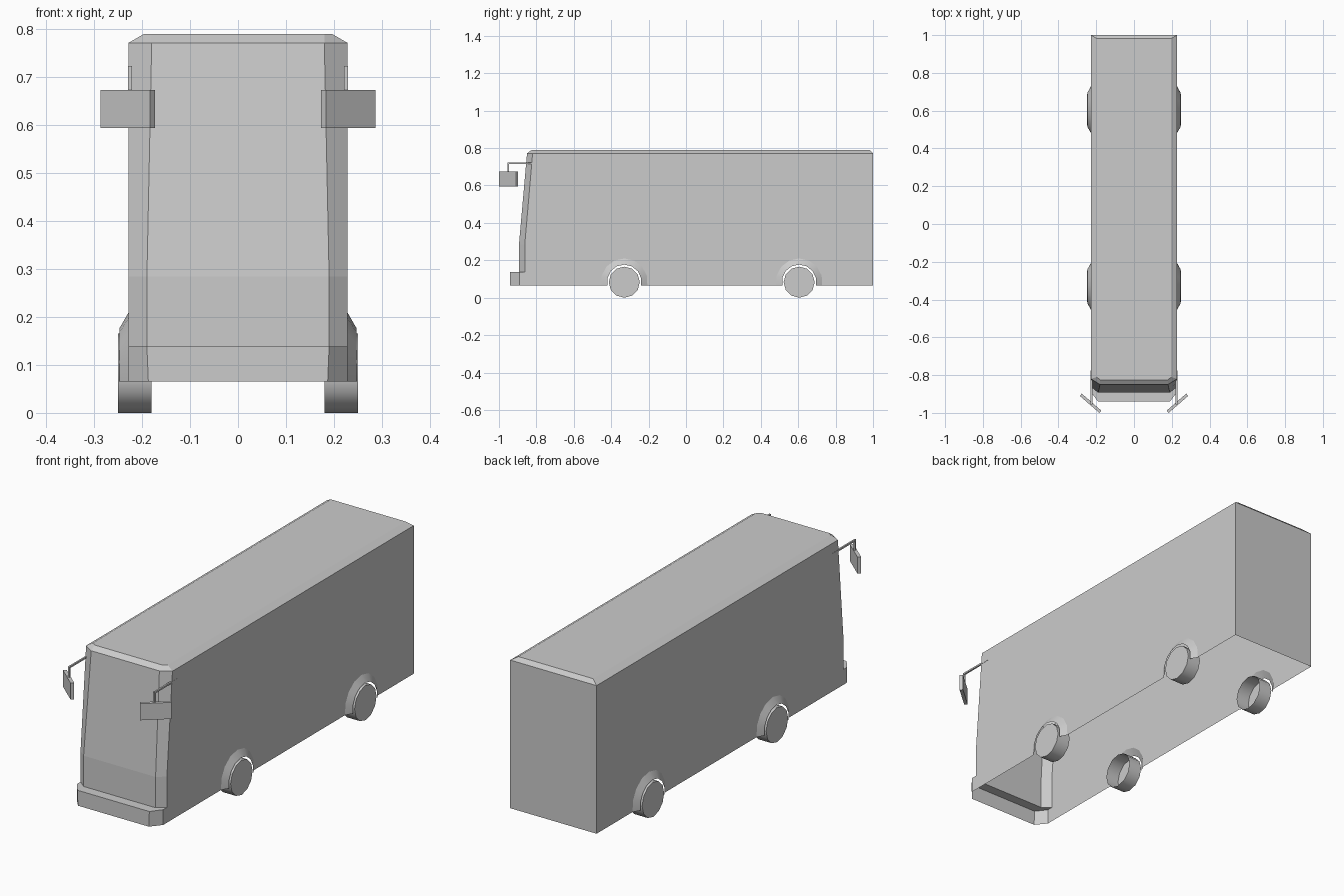
import bpy, bmesh, math
from mathutils import Matrix

cube = bpy.data.objects.get("Cube")
if cube:
    bpy.data.objects.remove(cube)

grey = bpy.data.materials.new("plain_grey")
grey.use_nodes = True
colour = (0.6, 0.6, 0.6, 1)
grey.diffuse_color = colour
grey.node_tree.nodes["Principled BSDF"].inputs["Base Color"].default_value = colour

HALF, SILL, EAVE, ROOF = 0.228, 0.065, 0.772, 0.79
AXLES = {"front": -0.33, "rear": 0.605}
HUB, ARCH, LIP, TYRE = 0.085, 0.125, 0.092, 0.083
SEGS = 8


def finish(bm, name, smooth=False):
    """Turn a bmesh into a grey object."""
    mesh = bpy.data.meshes.new(name)
    bm.to_mesh(mesh)
    bm.free()
    mesh.materials.append(grey)
    obj = bpy.data.objects.new(name, mesh)
    bpy.context.collection.objects.link(obj)
    if smooth:
        bpy.ops.object.select_all(action="DESELECT")
        obj.select_set(True)
        bpy.context.view_layer.objects.active = obj
        bpy.ops.object.shade_smooth_by_angle(angle=math.radians(40))
    return obj


def arc(centre, radius):
    """(y, z) points over a wheel, from sill to sill, front to back."""
    low = math.asin((SILL - HUB) / radius)
    span = math.pi - 2 * low
    angles = [math.pi - low - span * i / SEGS for i in range(SEGS + 1)]
    return [(centre + radius * math.cos(a), HUB + radius * math.sin(a)) for a in angles]


# Body shell: lofted nose, side panels with wheel openings, roof and back
bm = bmesh.new()


def face(points):
    bm.faces.new([bm.verts.new(p) for p in points])


# each level: height, corner width, corner y, front width, front y
levels = [
    (SILL, HALF, -0.89, 0.187, -0.94),
    (0.138, HALF, -0.89, 0.19, -0.94),
    (0.138, HALF, -0.862, 0.19, -0.893),
    (0.285, HALF, -0.862, 0.19, -0.893),
    (EAVE, HALF, -0.82, 0.18, -0.85),
    (ROOF, 0.197, -0.81, 0.18, -0.825),
]
rings = [[(-w, y, z), (-fw, fy, z), (fw, fy, z), (w, y, z)] for z, w, y, fw, fy in levels]
for lower, upper in zip(rings, rings[1:]):
    for i in range(3):
        face([lower[i], lower[i + 1], upper[i + 1], upper[i]])

outline = [(y, z) for z, w, y, fw, fy in reversed(levels[:-1])]
for axle in AXLES.values():
    outline += arc(axle, ARCH)
outline += [(1, SILL), (1, EAVE)]
for side in (-1, 1):
    face([(side * HALF, y, z) for y, z in outline])
    face([(side * HALF, -0.82, EAVE), (side * HALF, 1, EAVE),
          (side * 0.197, 0.982, ROOF), (side * 0.197, -0.81, ROOF)])

back = [[(-HALF, 1, SILL), (HALF, 1, SILL)],
        [(-HALF, 1, EAVE), (HALF, 1, EAVE)],
        [(-0.197, 0.982, ROOF), (0.197, 0.982, ROOF)]]
for lower, upper in zip(back, back[1:]):
    face(lower + upper[::-1])
face(rings[-1] + back[-1][::-1])
bmesh.ops.remove_doubles(bm, verts=bm.verts, dist=0.0005)
bmesh.ops.recalc_face_normals(bm, faces=bm.faces)
finish(bm, "body_shell")

for side, label in ((1, "left"), (-1, "right")):
    for place, axle in AXLES.items():
        # Flared wheel arch
        bm = bmesh.new()
        outer = [bm.verts.new((side * HALF, y, z)) for y, z in arc(axle, ARCH)]
        inner = [bm.verts.new((side * 0.247, y, z)) for y, z in arc(axle, LIP)]
        for i in range(SEGS):
            quad = [outer[i], outer[i + 1], inner[i + 1], inner[i]]
            bm.faces.new(quad if side > 0 else quad[::-1])
        bm.normal_update()
        finish(bm, f"{place}_{label}_wheel_arch", True)

        # Wheel: drum capped outside and open inside
        bm = bmesh.new()
        place_wheel = (Matrix.Translation((side * 0.215, axle, HUB - 0.002))
                       @ Matrix.Rotation(math.pi / 2, 4, "Y"))
        bmesh.ops.create_cone(bm, cap_ends=True, segments=12, radius1=TYRE,
                              radius2=TYRE, depth=0.07, matrix=place_wheel)
        bm.normal_update()
        caps = [f for f in bm.faces if f.normal.x * side < -0.9]
        bmesh.ops.delete(bm, geom=caps, context="FACES_ONLY")
        finish(bm, f"{place}_{label}_wheel", True)

    # Mirror: arm, drop rod and angled plate
    parts = [
        ("mirror_arm", (0.225, -0.865, 0.72), (0.008, 0.18, 0.008), 0),
        ("mirror_rod", (0.225, -0.951, 0.695), (0.008, 0.008, 0.058), 0),
        ("mirror_plate", (0.23, -0.949, 0.634), (0.137, 0.016, 0.079), 41),
    ]
    for name, (x, y, z), size, turn in parts:
        bm = bmesh.new()
        bmesh.ops.create_cube(bm, size=1, matrix=Matrix.Translation((side * x, y, z))
                              @ Matrix.Rotation(math.radians(side * turn), 4, "Z")
                              @ Matrix.Diagonal((*size, 1)))
        finish(bm, f"{label}_{name}")
